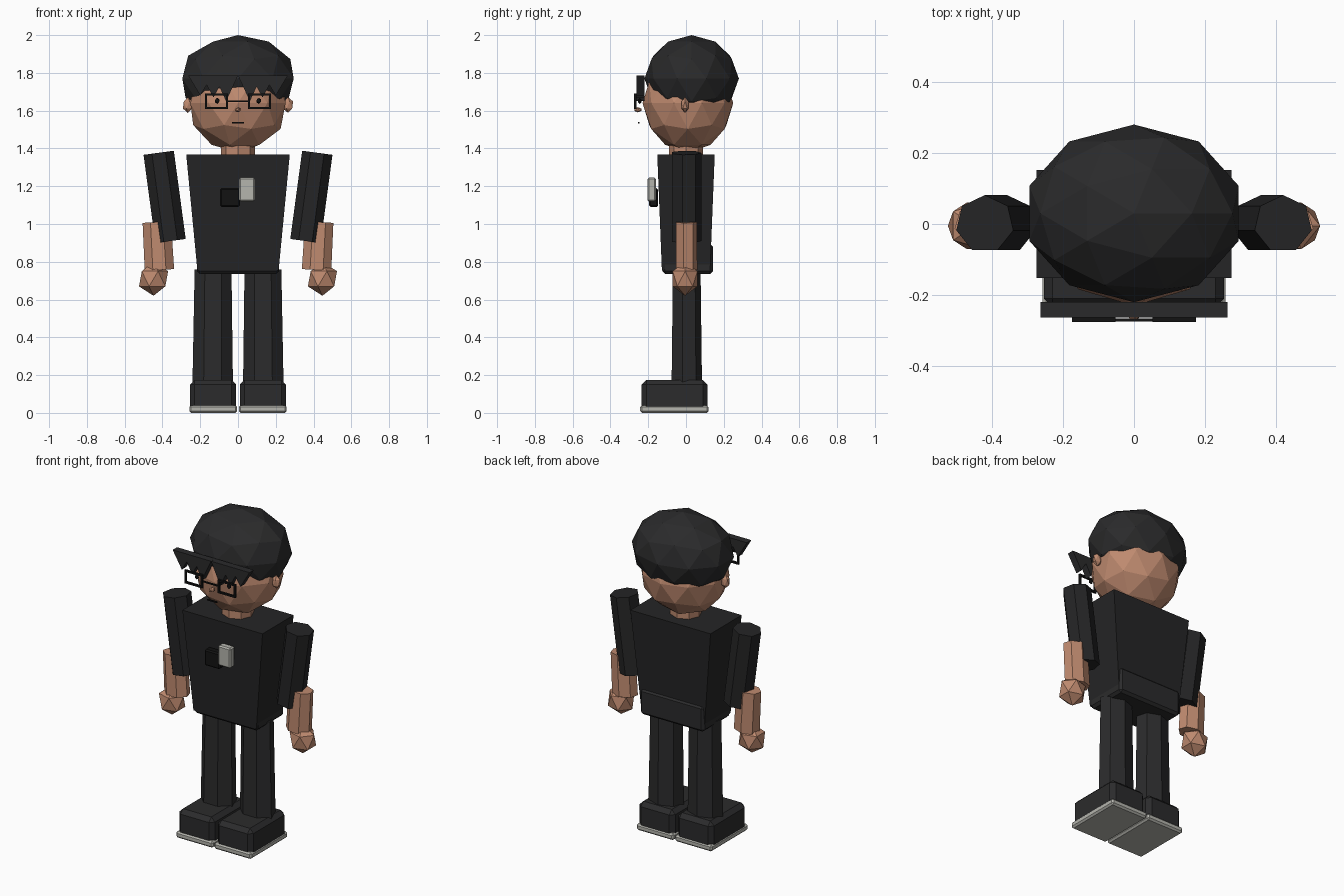
import bpy, bmesh, math
from mathutils import Matrix, Vector

if "Cube" in bpy.data.objects:
    bpy.data.objects.remove(bpy.data.objects["Cube"])


def material(name, rgb):
    m = bpy.data.materials.new(name)
    m.diffuse_color = (*rgb, 1)
    m.use_nodes = True
    m.node_tree.nodes["Principled BSDF"].inputs["Base Color"].default_value = m.diffuse_color
    return m


SKIN = material("skin", (0.52, 0.255, 0.16))
HAIR = material("dark_hair", (0.023, 0.023, 0.024))
SHIRT = material("black_shirt", (0.018, 0.018, 0.019))
TROUSERS = material("charcoal_trousers", (0.024, 0.024, 0.025))
BLACK = material("black_detail", (0.006, 0.006, 0.006))
GREY = material("light_grey", (0.46, 0.46, 0.42))


def finish(name, bm, mat, bevel=0):
    bmesh.ops.recalc_face_normals(bm, faces=bm.faces)
    mesh = bpy.data.meshes.new(name)
    bm.to_mesh(mesh)
    bm.free()
    mesh.materials.append(mat)
    ob = bpy.data.objects.new(name, mesh)
    bpy.context.collection.objects.link(ob)
    if bevel:
        mod = ob.modifiers.new("bevel", "BEVEL")
        mod.width, mod.segments = bevel, 1
    return ob


def box(name, lo, hi, mat, bevel=0, taper=(1, 1)):
    """Box between two corners; taper scales the lower face."""
    lo, hi = Vector(lo), Vector(hi)
    c, s = (lo + hi) / 2, hi - lo
    bm = bmesh.new()
    bmesh.ops.create_cube(bm, size=1)
    for v in bm.verts:
        if v.co.z < 0:
            v.co.x *= taper[0]
            v.co.y *= taper[1]
        v.co = c + v.co * s
    return finish(name, bm, mat, bevel)


def ball(name, c, r, mat, level):
    bm = bmesh.new()
    bmesh.ops.create_icosphere(bm, subdivisions=level, radius=1,
                               matrix=Matrix.Translation(c) @ Matrix.Diagonal((*r, 1)))
    return finish(name, bm, mat)


def limb(name, bottom, top, r_bottom, r_top, depth, mat, sides=7):
    """Low-sided tapered cylinder; depth squashes it in y."""
    a, b = Vector(bottom), Vector(top)
    d = b - a
    tilt = math.atan2(d.x, d.z)
    mx = (Matrix.Translation((a + b) / 2) @ Matrix.Rotation(tilt, 4, "Y")
          @ Matrix.Diagonal((1, depth, 1, 1)))
    bm = bmesh.new()
    bmesh.ops.create_cone(bm, cap_ends=True, segments=sides, radius1=r_bottom,
                          radius2=r_top, depth=d.length, matrix=mx)
    return finish(name, bm, mat)


# Head, hair cap and neck
ball("head", (0, 0.01, 1.64), (0.265, 0.24, 0.26), SKIN, 2)
ball("hair", (0, 0.03, 1.77), (0.31, 0.25, 0.23), HAIR, 2)
limb("neck", (0, 0, 1.34), (0, 0, 1.46), 0.09, 0.09, 1, SKIN, 8)

# Fringe of triangular prisms pointing down
bm = bmesh.new()
for s in (-1, 1):
    for x, tip in ((0.063, 1.65), (0.13, 1.67), (0.2, 1.68)):
        tri = [(s * x - 0.0625, 1.785), (s * x + 0.0625, 1.785), (s * x, tip)]
        f = bm.faces.new([bm.verts.new((px, -0.263, pz)) for px, pz in tri])
        out = bmesh.ops.extrude_face_region(bm, geom=[f])["geom"]
        bmesh.ops.translate(bm, vec=(0, 0.043, 0),
                            verts=[g for g in out if isinstance(g, bmesh.types.BMVert)])
finish("fringe", bm, HAIR)

# Nose, mouth and glasses bridge
ball("nose", (0, -0.255, 1.605), (0.018, 0.022, 0.014), SKIN, 1)
box("mouth", (-0.032, -0.255, 1.531), (0.032, -0.247, 1.539), BLACK)
box("glasses_bridge", (-0.055, -0.274, 1.646), (0.055, -0.266, 1.654), BLACK)

# Torso, pelvis and chest gadgets
box("torso", (-0.274, -0.152, 0.755), (0.274, 0.152, 1.367), SHIRT, 0, (0.785, 0.84))
box("pelvis", (-0.218, -0.125, 0.735), (0.218, 0.143, 0.895), TROUSERS, 0.015)
box("chest_box", (-0.095, -0.195, 1.09), (0.01, -0.148, 1.19), BLACK, 0.008)
box("chest_badge", (0.005, -0.205, 1.12), (0.09, -0.158, 1.245), GREY, 0.008)

# Mirrored parts
for s, side in ((-1, "right"), (1, "left")):
    ball(side + "_ear", (s * 0.265, -0.005, 1.63), (0.03, 0.022, 0.042), SKIN, 1)
    ball(side + "_eye", (s * 0.11, -0.245, 1.652), (0.014, 0.01, 0.016), BLACK, 1)

    # Spectacle frame from four bars
    x0, x1, z0, z1, t = 0.052, 0.174, 1.608, 1.69, 0.011
    bars = [((x0, z0), (x1, z0 + t)), ((x0, z1 - t), (x1, z1)),
            ((x0, z0), (x0 + t, z1)), ((x1 - t, z0), (x1, z1))]
    for i, (p, q) in enumerate(bars):
        xa, xb = sorted((s * p[0], s * q[0]))
        box(f"{side}_glasses_bar_{i}", (xa, -0.276, p[1]), (xb, -0.263, q[1]), BLACK)

    # Arm
    limb(side + "_upper_arm", (s * 0.357, 0, 0.91), (s * 0.42, 0, 1.377),
         0.083, 0.083, 0.98, SHIRT)
    limb(side + "_forearm", (s * 0.416, 0, 0.757), (s * 0.43, 0, 1.01),
         0.08, 0.077, 0.75, SKIN)
    ball(side + "_hand", (s * 0.447, -0.005, 0.71), (0.086, 0.077, 0.09), SKIN, 1)

    # Leg, shoe and sole
    limb(side + "_leg", (s * 0.134, 0, 0.15), (s * 0.132, 0, 0.76),
         0.11, 0.1, 0.77, TROUSERS)
    xa, xb = sorted((s * 0.01, s * 0.254))
    box(side + "_shoe", (xa, -0.235, 0.005), (xb, 0.114, 0.175), TROUSERS, 0.025)
    xa, xb = sorted((s * 0.004, s * 0.258))
    box(side + "_sole", (xa, -0.243, 0), (xb, 0.12, 0.04), GREY, 0.01)
